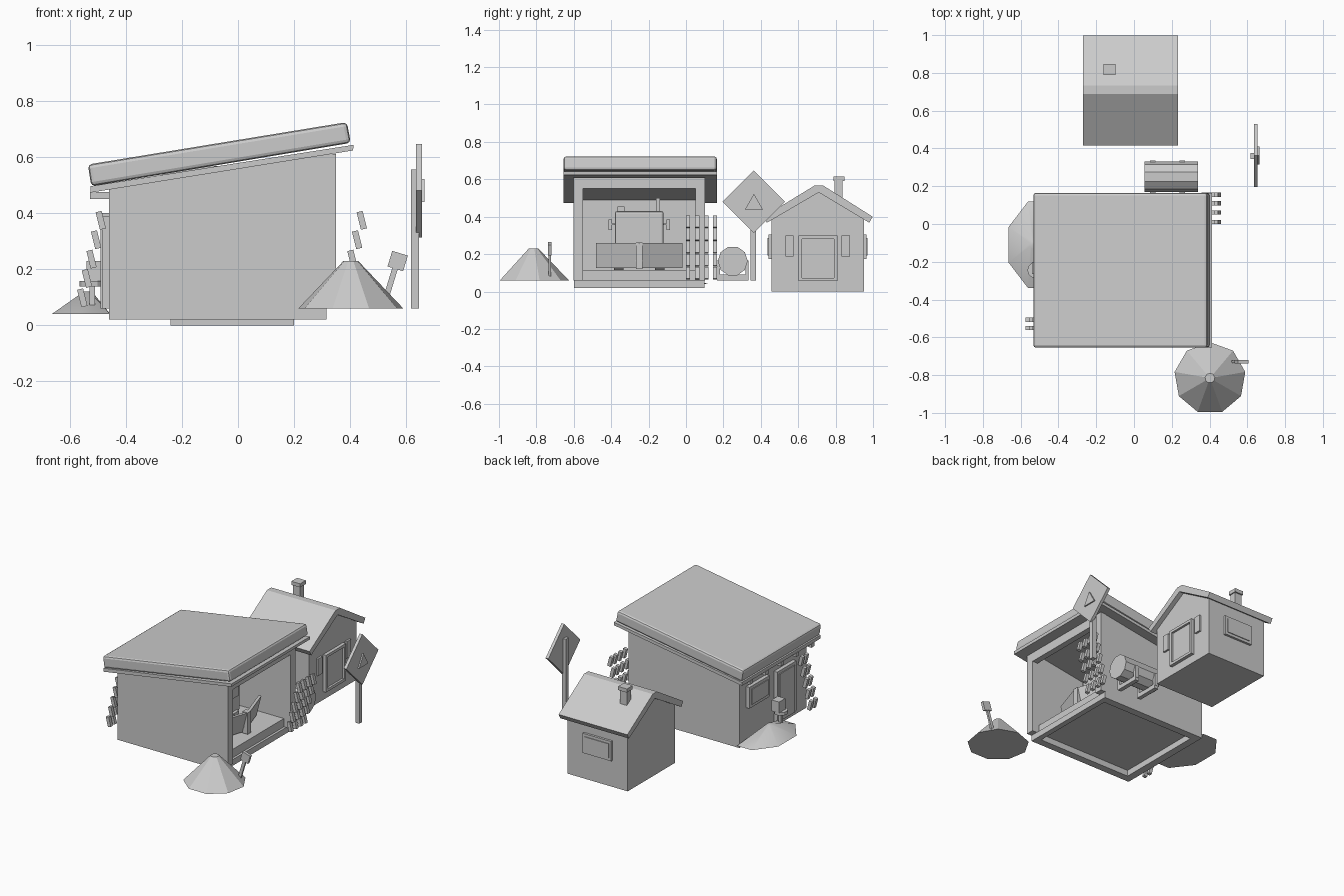
import bpy, bmesh
from math import radians, pi, sin, cos
from mathutils import Matrix, Vector

cube = bpy.data.objects.get("Cube")
if cube:
    bpy.data.objects.remove(cube, do_unlink=True)

grey = bpy.data.materials.new("plain_grey")
grey.use_nodes = True
grey.diffuse_color = (0.6, 0.6, 0.6, 1)
grey.node_tree.nodes["Principled BSDF"].inputs["Base Color"].default_value = (0.6, 0.6, 0.6, 1)


def finish(name, bm):
    bmesh.ops.recalc_face_normals(bm, faces=bm.faces)
    mesh = bpy.data.meshes.new(name)
    bm.to_mesh(mesh)
    bm.free()
    mesh.materials.append(grey)
    obj = bpy.data.objects.new(name, mesh)
    bpy.context.collection.objects.link(obj)
    return obj


def box(name, x, y, z, tilt=0, axis='Y'):
    """Box from (min, max) ranges, turned about its centre."""
    centre = Vector((sum(x), sum(y), sum(z))) / 2
    size = (x[1] - x[0], y[1] - y[0], z[1] - z[0], 1)
    bm = bmesh.new()
    m = Matrix.Translation(centre) @ Matrix.Rotation(radians(tilt), 4, axis) @ Matrix.Diagonal(size)
    bmesh.ops.create_cube(bm, size=1, matrix=m)
    return finish(name, bm)


def prism(name, points, axis, a, b):
    """Extrude an outline along an axis; points hold the other two coordinates."""
    bm = bmesh.new()
    place = {'X': lambda p: (a, p[0], p[1]), 'Y': lambda p: (p[0], a, p[1]),
             'Z': lambda p: (p[0], p[1], a)}[axis]
    face = bm.faces.new([bm.verts.new(place(p)) for p in points])
    out = bmesh.ops.extrude_face_region(bm, geom=[face])
    move = {'X': (b - a, 0, 0), 'Y': (0, b - a, 0), 'Z': (0, 0, b - a)}[axis]
    bmesh.ops.translate(bm, vec=move, verts=[v for v in out['geom'] if isinstance(v, bmesh.types.BMVert)])
    return finish(name, bm)


def cone(name, centre, r1, r2, depth, sides, axis='Z', turn=0, scale=(1, 1, 1)):
    bm = bmesh.new()
    m = Matrix.Translation(centre) @ Matrix.Diagonal((*scale, 1))
    if axis != 'Z':
        m = m @ Matrix.Rotation(pi / 2, 4, 'Y' if axis == 'X' else 'X')
    m = m @ Matrix.Rotation(radians(turn), 4, 'Z')
    bmesh.ops.create_cone(bm, cap_ends=True, segments=sides, radius1=r1, radius2=r2, depth=depth, matrix=m)
    return finish(name, bm)


def bevel(obj, width):
    mod = obj.modifiers.new("bevel", 'BEVEL')
    mod.width = width
    mod.segments = 2


# Garage shell, open on the +x side and hollow under its floor
def eave(x):
    return 0.485 + (x + 0.525) * 0.158


wall = [(-0.46, 0.02), (0.316, 0.02), (0.316, eave(0.316)), (-0.46, eave(-0.46))]
prism("garage_front_wall", wall, 'Y', -0.6, -0.55)
prism("garage_back_wall", wall, 'Y', 0.05, 0.1)
box("garage_side_wall", (-0.46, -0.41), (-0.55, 0.05), (0.02, 0.49))
box("garage_floor", (-0.41, 0.3), (-0.55, 0.05), (0.06, 0.115))
box("door_sill", (0.28, 0.316), (-0.55, 0.05), (0.02, 0.06))
for y in (-0.602, 0.05):
    box("door_post", (0.31, 0.35), (y, y + 0.052), (0.06, 0.61))
box("door_lintel", (0.31, 0.35), (-0.55, 0.05), (0.55, 0.61))

# Sloping garage roof
upper = [(-0.523, 0.496), (0.402, 0.65), (0.388, 0.724), (-0.535, 0.573)]
bevel(prism("garage_roof", upper, 'Y', -0.655, 0.165), 0.014)
lower = [(-0.525, 0.473), (0.41, 0.623), (0.412, 0.643), (-0.525, 0.496)]
prism("roof_board", lower, 'Y', -0.655, 0.165)
for i in range(5):
    y = -0.57 + i * 0.16
    box("rafter_end", (-0.528, -0.455), (y - 0.015, y + 0.015), (0.45, 0.475))

# Side entrance: door, window, basin and box
box("side_door_frame", (-0.485, -0.455), (-0.46, -0.26), (0.06, 0.39))
box("side_door", (-0.49, -0.455), (-0.44, -0.28), (0.06, 0.37))
box("side_window_frame", (-0.485, -0.455), (-0.18, 0.03), (0.26, 0.40))
box("side_window", (-0.49, -0.455), (-0.16, 0.01), (0.28, 0.38))
cone("basin", (-0.522, -0.245, 0.148), 0.042, 0.042, 0.02, 12)
box("basin_post", (-0.53, -0.51), (-0.255, -0.235), (0.05, 0.14))
box("supply_box", (-0.54, -0.485), (-0.265, -0.2), (0.157, 0.23))

# Low heap against the side wall
heap = cone("side_heap", (-0.49, -0.11, 0.08), 0.235, 0.02, 0.08, 8, turn=22.5, scale=(0.8, 1.05, 1))
for v in heap.data.vertices:
    v.co.x = min(v.co.x, -0.455) - (0.045 if v.co.z > 0.1 else 0)
heap.data.shade_smooth()
heap.data.set_sharp_from_angle(angle=radians(50))


# Stepped stacks of short slats
def slats(name, x, z, ys):
    for y in ys:
        for i in range(5):
            cx, cz = x + i * 0.0165, z + i * 0.069
            box(name, (cx - 0.011, cx + 0.011), (y - 0.011, y + 0.011), (cz - 0.032, cz + 0.032), -14)


slats("left_slat", -0.555, 0.098, (-0.55, -0.507))
slats("right_slat", 0.375, 0.098, (0.01, 0.06, 0.11, 0.155))

# Grit heap and shovel
cone("grit_heap", (0.402, -0.816, 0.145), 0.19, 0.026, 0.17, 9)
box("shovel_handle", (0.535, 0.555), (-0.735, -0.722), (0.08, 0.23), 17)
box("shovel_blade", (0.54, 0.598), (-0.738, -0.72), (0.2, 0.258), 17)

# Diamond road sign
box("sign_post", (0.616, 0.645), (0.345, 0.375), (0.06, 0.555))
half = 0.118
box("sign_plate", (0.635, 0.655), (0.363 - half, 0.363 + half), (0.48 - half, 0.48 + half), 45, 'X')
tri = [(0.363 + 0.055 * cos(a), 0.467 + 0.055 * sin(a)) for a in (pi / 2, pi * 7 / 6, pi * 11 / 6)]
prism("sign_symbol", tri, 'X', 0.655, 0.664)

# Tank on two cradles
cone("tank", (0.197, 0.25, 0.163), 0.08, 0.08, 0.285, 10, axis='X')
for x in (0.10, 0.255):
    box("tank_foot", (x - 0.014, x + 0.014), (0.165, 0.333), (0.06, 0.09))
    for y in (0.165, 0.318):
        box("tank_stay", (x - 0.014, x + 0.014), (y, y + 0.017), (0.08, 0.165))

# Cottage
gable = [(0.457, 0), (0.951, 0), (0.951, 0.40), (0.705, 0.54), (0.457, 0.40)]
prism("cottage_walls", gable, 'X', -0.24, 0.2)
roof = [(0.415, 0.4), (0.688, 0.567), (0.733, 0.567), (0.998, 0.4), (0.98, 0.368), (0.71, 0.53), (0.433, 0.368)]
prism("cottage_roof", roof, 'X', -0.27, 0.232)
box("chimney", (-0.155, -0.105), (0.795, 0.838), (0.46, 0.6))
box("chimney_cap", (-0.162, -0.098), (0.788, 0.848), (0.592, 0.616))
for y in (0.602, 0.792):
    box("cottage_door_jamb", (0.19, 0.222), (y, y + 0.018), (0.055, 0.3))
for z in (0.055, 0.282):
    box("cottage_door_rail", (0.19, 0.222), (0.62, 0.792), (z, z + 0.018))
box("cottage_door", (0.19, 0.208), (0.62, 0.792), (0.073, 0.282))
for y in (0.532, 0.832):
    box("door_side_window", (0.19, 0.213), (y, y + 0.044), (0.188, 0.3))
for wall_y, s in ((0.457, -1), (0.951, 1)):
    for name, out, inset in (("cottage_window_frame", 0.015, 0), ("cottage_window", 0.02, 0.018)):
        ys = sorted((wall_y - s * 0.01, wall_y + s * out))
        box(name, (-0.13 + inset, 0.08 - inset), ys, (0.175 + inset, 0.305 - inset))

# Plough truck inside the garage
mid = -0.25
box("truck_chassis", (-0.32, 0.12), (mid - 0.09, mid + 0.09), (0.14, 0.2))
bevel(box("truck_cab", (-0.08, 0.1), (mid - 0.13, mid + 0.13), (0.18, 0.43)), 0.012)
box("windscreen", (0.09, 0.106), (mid - 0.11, mid + 0.11), (0.29, 0.41))
box("truck_bed", (-0.34, -0.09), (mid - 0.13, mid + 0.13), (0.19, 0.33))
box("beacon", (-0.01, 0.03), (-0.365, -0.33), (0.43, 0.455))
box("exhaust", (-0.1, -0.08), (-0.16, -0.14), (0.3, 0.5))
for s in (-1, 1):
    y = mid + s * 0.143
    box("mirror_arm", (0.06, 0.07), (y - 0.02, y + 0.02), (0.355, 0.365))
    box("mirror", (0.055, 0.075), (y + s * 0.012 - 0.01, y + s * 0.012 + 0.01), (0.33, 0.385))
    for x in (-0.25, 0.03):
        cone("wheel", (x, mid + s * 0.11, 0.17), 0.055, 0.055, 0.05, 12, axis='Y')
    # Plough wing leaning forward at the top
    wing = [(0.225, mid), (0.15, mid + s * 0.23), (0.13, mid + s * 0.23), (0.205, mid)]
    blade = prism("plough_wing", wing, 'Z', 0.125, 0.26)
    for v in blade.data.vertices:
        v.co.x += 0.035 if v.co.z > 0.2 else 0
box("plough_edge", (0.22, 0.258), (mid - 0.018, mid + 0.018), (0.12, 0.262))
box("plough_arm", (0.1, 0.23), (mid - 0.02, mid + 0.02), (0.16, 0.2))
